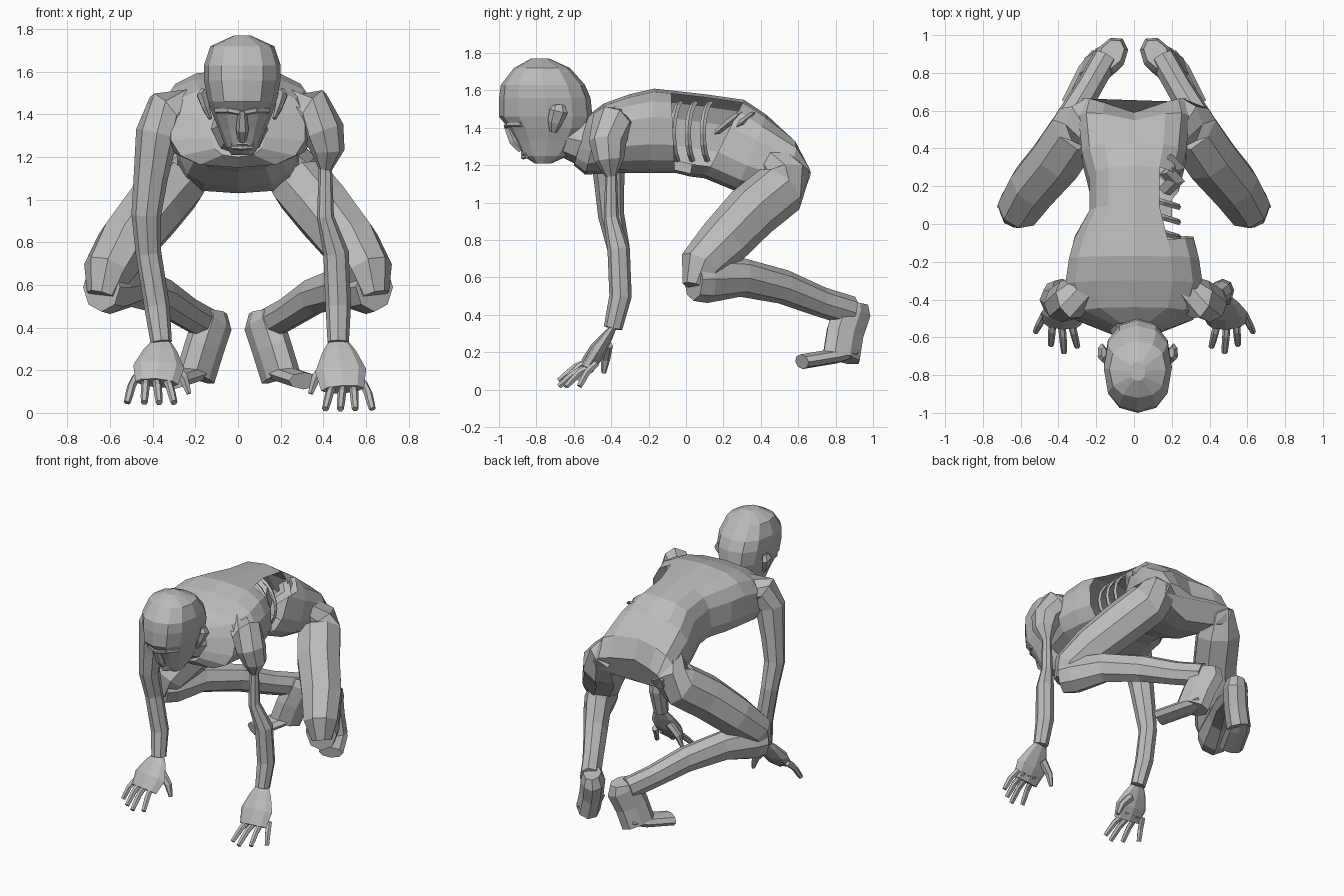
import bpy, bmesh, math
from mathutils import Vector

default_cube = bpy.data.objects.get("Cube")
if default_cube:
    bpy.data.objects.remove(default_cube, do_unlink=True)

GREY = (.5, .5, .5, 1)
skin_grey = bpy.data.materials.new("skin_grey")
skin_grey.use_nodes = True
skin_grey.diffuse_color = GREY
shader = next(node for node in skin_grey.node_tree.nodes if node.type == 'BSDF_PRINCIPLED')
shader.inputs["Base Color"].default_value = GREY

ACROSS = Vector((1, 0, 0))
ALONG = Vector((0, 1, 0))
UPWARD = Vector((0, 0, 1))


def skin(name, rings, is_open=None):
    """Bridge rings of points into a capped flat-shaded mesh, dropping the faces that are open."""
    bm = bmesh.new()
    loops = [[bm.verts.new(point) for point in ring] for ring in rings]
    for lower, upper in zip(loops, loops[1:]):
        for i in range(len(lower)):
            bm.faces.new((lower[i - 1], lower[i], upper[i], upper[i - 1]))
    bm.faces.new(loops[0])
    bm.faces.new(loops[-1])
    bmesh.ops.recalc_face_normals(bm, faces=bm.faces)
    if is_open:
        gone = [face for face in bm.faces if is_open(face.calc_center_median())]
        bmesh.ops.delete(bm, geom=gone, context='FACES')
    mesh = bpy.data.meshes.new(name)
    bm.to_mesh(mesh)
    bm.free()
    mesh.materials.append(skin_grey)
    part = bpy.data.objects.new(name, mesh)
    bpy.context.collection.objects.link(part)


def turn(count):
    """Angles of a regular ring."""
    return [math.tau * i / count for i in range(count)]


def boxy(value, power):
    """Square off a sine or cosine."""
    return math.copysign(abs(value) ** power, value)


def mirrored(point, side):
    return Vector((point[0] * side, point[1], point[2]))


def limb(name, path, radii, ref=ACROSS, flat=1, sides=8, side=1):
    """Loft a tube along a path; flat scales the radius that is square to ref."""
    points = [mirrored(point, side) for point in path]
    last = len(points) - 1
    rings = []
    for k, (point, radius) in enumerate(zip(points, radii)):
        tangent = (points[min(k + 1, last)] - points[max(k - 1, 0)]).normalized()
        wide = mirrored(ref, side)
        wide = (wide - tangent * wide.dot(tangent)).normalized()
        thick = tangent.cross(wide) * flat
        rings.append([point + radius * (wide * math.cos(angle) + thick * math.sin(angle))
                      for angle in turn(sides)])
    skin(name, rings)


# Torso: top y and z, bottom y and z, half width; the buttocks swell back from the cleft
TORSO = [
    (-.52, 1.47, -.6, 1.2, .13), (-.44, 1.53, -.54, 1.15, .32),
    (-.3, 1.58, -.35, 1.16, .37), (-.17, 1.61, -.2, 1.16, .35), (-.08, 1.6, -.06, 1.16, .32),
    (.1, 1.58, .02, 1.14, .24), (.31, 1.55, .1, 1.13, .24),
    (.43, 1.47, .27, 1.06, .28), (.55, 1.34, .42, 1.03, .3), (.59, 1.2, .53, 1.04, .28),
]
rings = []
for top_y, top_z, bottom_y, bottom_z, half in TORSO:
    top, bottom = Vector((0, top_y, top_z)), Vector((0, bottom_y, bottom_z))
    swell = max(0, top_y - .45) * .7
    rings.append([bottom.lerp(top, (1 + boxy(math.cos(angle), .75)) / 2)
                  + (ACROSS * half + ALONG * swell * math.copysign(1, math.sin(angle)))
                  * boxy(math.sin(angle), .7) for angle in turn(14)])


def open_flank(center):
    return center.x > .13 and center.z > 1.18 and -.08 < center.y < center.z / 2 - .5


skin("torso", rings, open_flank)

# Exposed ribs and hip bone in the open flank
for number in range(3):
    rib = []
    for step in range(8):
        angle = math.pi * (step + .5) / 9
        bow = math.sin(angle)
        rib.append((.07 + .17 * bow, .08 * number - .02 - .05 * bow, 1.37 + .17 * math.cos(angle)))
    limb(f"rib_{number}", rib, [.016] * len(rib), ALONG, .6, 4)
for name, y in (("front_hip_bone", .23), ("rear_hip_bone", .3)):
    limb(name, [(.16, y - .06, 1.38), (.22, y, 1.43), (.17, y + .05, 1.47)], [.04, .05, .04], flat=.4, sides=4)

# Head: height, front y, back y, half width
HEAD = [
    (1.21, -.81, -.72, .05), (1.25, -.87, -.63, .08), (1.33, -.91, -.57, .11),
    (1.4, -.95, -.52, .14), (1.46, -1, -.5, .16), (1.56, -1, -.51, .18),
    (1.63, -.99, -.54, .18), (1.72, -.92, -.62, .15), (1.77, -.83, -.73, .04),
]
rings = []
for z, front, back, half in HEAD:
    middle = (front + back) / 2
    rings.append([(.02 + half * boxy(math.sin(angle), .9),
                   middle + (front - middle) * boxy(math.cos(angle), .8), z) for angle in turn(12)])
skin("head", rings)
limb("neck", [(.02, -.7, 1.36), (.01, -.57, 1.33), (0, -.42, 1.34)], [.09, .13, .17])

# Face
limb("nose", [(.02, -.96, 1.42), (.02, -.92, 1.33), (.02, -.88, 1.28)], [.02, .03, .02], sides=6)
for name, z in (("upper_lip", 1.265), ("lower_lip", 1.245)):
    limb(name, [(-.03, -.85, z), (.02, -.87, z), (.07, -.85, z)], [.008, .014, .008], UPWARD, sides=6)

# Whole right arm; the left upper arm is wasted to the bone
WRIST_Y, WRIST_Z = -.39, .33
limb("right_arm", [
    (.24, -.36, 1.42), (.34, -.4, 1.41), (.38, -.42, 1.31), (.41, -.41, 1.1), (.43, -.4, .93),
    (.42, -.36, .75), (.38, -.35, .5), (.36, WRIST_Y, WRIST_Z)],
    [.1, .11, .1, .08, .07, .06, .06, .05], side=-1)
limb("left_shoulder", [
    (.24, -.36, 1.42), (.35, -.4, 1.42), (.4, -.42, 1.32), (.42, -.41, 1.23), (.41, -.4, 1.14)],
    [.1, .11, .1, .08, .03])
limb("left_arm", [
    (.41, -.4, 1.18), (.41, -.4, .92), (.46, -.36, .75), (.47, -.35, .5), (.47, WRIST_Y, WRIST_Z)],
    [.03, .04, .06, .06, .05])

# Hands: sideways reach from the wrist and tip y of each finger
FINGERS = {"little": (.16, -.57), "ring": (.08, -.64), "middle": (.01, -.68), "index": (-.06, -.65)}
for word, side, wrist_x, lift in (("right", -1, .36, .03), ("left", 1, .47, 0)):
    wrist = Vector((wrist_x, WRIST_Y, WRIST_Z))
    knuckles = Vector((wrist_x + .02, -.53, .11 + lift))
    limb(f"{word}_palm", [wrist, wrist.lerp(knuckles, .2), wrist.lerp(knuckles, .6), knuckles],
         [.05, .08, .12, .1], flat=.35, side=side)
    for finger, (reach, tip_y) in FINGERS.items():
        tip = Vector((wrist_x + reach, tip_y, .018 + lift))
        root = Vector((knuckles.x + reach * .6, -.48, .14 + lift))
        bend = root.lerp(tip, .55) + UPWARD * .02
        limb(f"{word}_{finger}_finger", [root, bend, bend.lerp(tip, .5), tip],
             [.02, .02, .019, .016], sides=6, side=side)
    thumb_tip = wrist + Vector((-.13, -.05, -.24))
    thumb_root = wrist + Vector((-.04, -.03, -.09))
    limb(f"{word}_thumb", [thumb_root, thumb_root.lerp(thumb_tip, .5) - ACROSS * .02, thumb_tip],
         [.03, .025, .013], ALONG, sides=6, side=side)

# Mirrored brows, ears, legs and feet
for word, side in (("right", -1), ("left", 1)):
    shift = .02 * side
    limb(f"{word}_brow", [(shift + .01, -.96, 1.41), (shift + .06, -.95, 1.42), (shift + .12, -.88, 1.42)],
         [.015] * 3, UPWARD, sides=6, side=side)
    limb(f"{word}_ear", [(shift + .15, -.71, 1.38), (shift + .17, -.7, 1.43),
                         (shift + .19, -.68, 1.49), (shift + .18, -.68, 1.52)],
         [.02, .04, .05, .03], ALONG, .5, 6, side)
    limb(f"{word}_thigh", [
        (.2, .47, 1.24), (.25, .54, 1.14), (.3, .5, 1.07), (.4, .35, .95),
        (.53, .2, .79), (.61, .08, .66), (.64, .05, .55)],
        [.09, .13, .15, .15, .14, .12, .07], side=side)
    limb(f"{word}_shin", [
        (.64, .04, .59), (.6, .11, .59), (.5, .3, .6), (.36, .52, .55), (.24, .72, .47), (.15, .88, .42)],
        [.1, .11, .09, .08, .07, .07], flat=1.15, side=side)
    foot_across = Vector((.83, .55, 0))
    limb(f"{word}_heel", [(.12, .9, .47), (.12, .89, .42), (.16, .85, .3), (.2, .83, .17)],
         [.06, .08, .08, .08], foot_across, 1.45, side=side)
    limb(f"{word}_foot", [(.17, .89, .2), (.22, .8, .18), (.31, .62, .15)],
         [.06, .08, .08], foot_across, .5, side=side)
